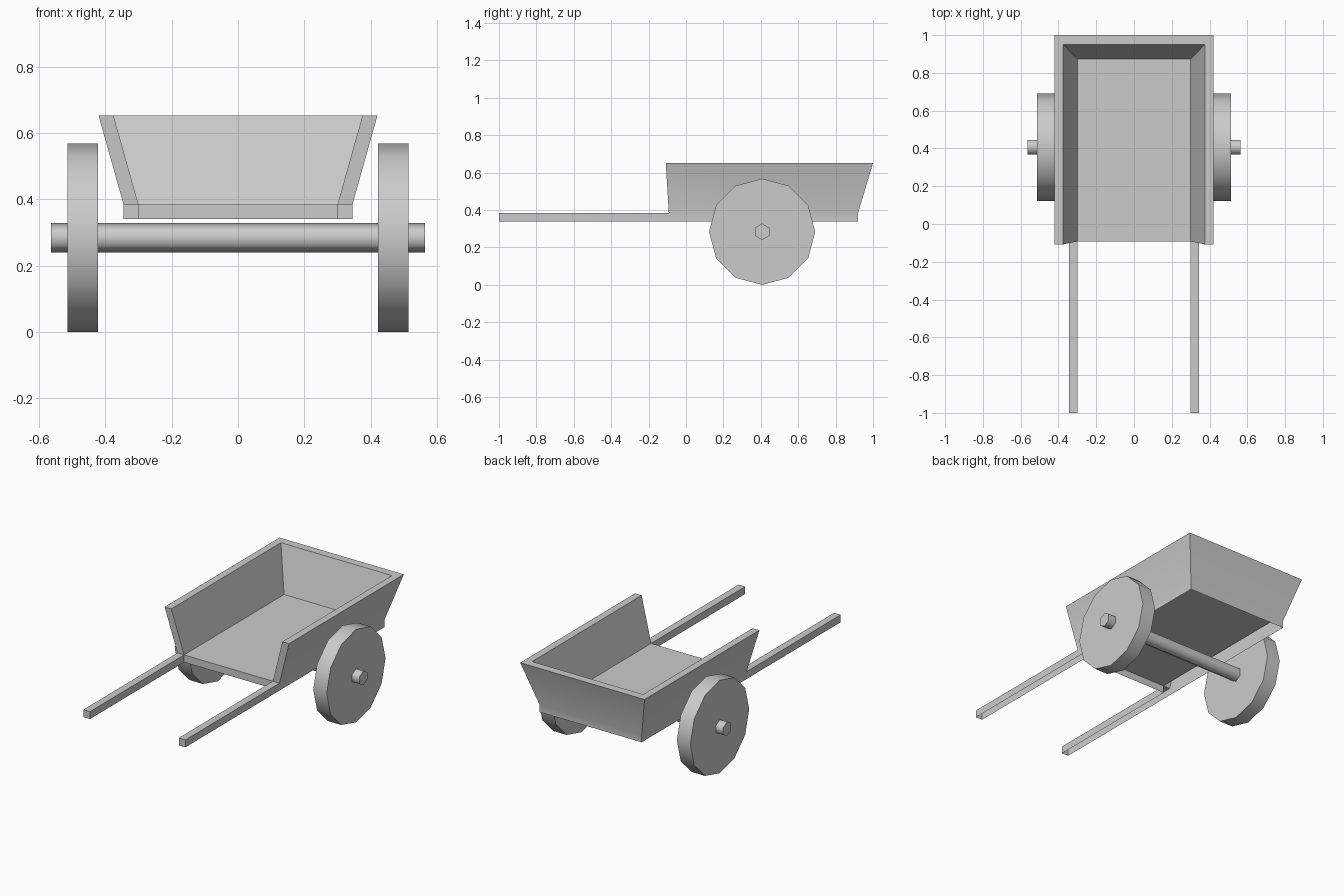
import bpy, bmesh, math

if "Cube" in bpy.data.objects:
    bpy.data.objects.remove(bpy.data.objects["Cube"])


def finish(name, bm, angle):
    bmesh.ops.recalc_face_normals(bm, faces=bm.faces[:])
    me = bpy.data.meshes.new(name)
    bm.to_mesh(me)
    bm.free()
    ob = bpy.data.objects.new(name, me)
    bpy.context.collection.objects.link(ob)
    bpy.ops.object.select_all(action='DESELECT')
    ob.select_set(True)
    bpy.context.view_layer.objects.active = ob
    bpy.ops.object.shade_smooth_by_angle(angle=math.radians(angle))
    return ob


def disc(name, x0, x1, radius, sides, y=0.407, z=0.284):
    # Prism along x with a corner pointing straight up
    bm = bmesh.new()
    rings = []
    for x in (x0, x1):
        rings.append([bm.verts.new((x, y + radius * math.sin(2 * math.pi * i / sides),
                                    z + radius * math.cos(2 * math.pi * i / sides)))
                      for i in range(sides)])
    for ring in rings:
        bm.faces.new(ring)
    for i in range(sides):
        j = (i + 1) % sides
        bm.faces.new((rings[0][i], rings[0][j], rings[1][j], rings[1][i]))
    return finish(name, bm, 65)


# Tray: one wall section (half width, front y, back y, z) swept around a U
section = [(0.345, -0.092, 0.92, 0.34),    # skirt bottom
           (0.345, -0.092, 0.92, 0.385),   # wall foot, outside
           (0.42, -0.108, 1.0, 0.652),     # rim, outside
           (0.375, -0.108, 0.95, 0.652),   # rim, inside
           (0.30, -0.092, 0.873, 0.385)]   # wall foot, inside
bm = bmesh.new()
corners = [(-1, 1), (-1, 2), (1, 2), (1, 1)]
stations = [[bm.verts.new((s * p[0], p[k], p[3])) for p in section] for s, k in corners]
for a, b in zip(stations, stations[1:]):
    for i in range(4):
        bm.faces.new((a[i], a[i + 1], b[i + 1], b[i]))
bm.faces.new([s[4] for s in stations])     # floor

# Handles: channels open below, growing out of the wall feet
inner_low = []
for s, st in ((-1, stations[0]), (1, stations[3])):
    bm.faces.new(st[1:5])                  # front end of the side wall
    low = bm.verts.new((s * 0.30, -0.092, 0.34))
    inner_low.append(low)
    near = [st[0], st[1], st[4], low]
    tip = [bm.verts.new((v.co.x, -1.0, v.co.z)) for v in near]
    for i in range(3):
        bm.faces.new((near[i], near[i + 1], tip[i + 1], tip[i]))
    bm.faces.new(tip)

# Front edge strip of the floor
bm.faces.new((stations[0][4], stations[3][4], inner_low[1], inner_low[0]))
finish("cart_body", bm, 30)

# Axle and wheels
disc("axle", -0.563, 0.563, 0.044, 6)
for side, s in (("left", -1), ("right", 1)):
    disc(side + "_wheel", s * 0.422, s * 0.513, 0.284, 12)
